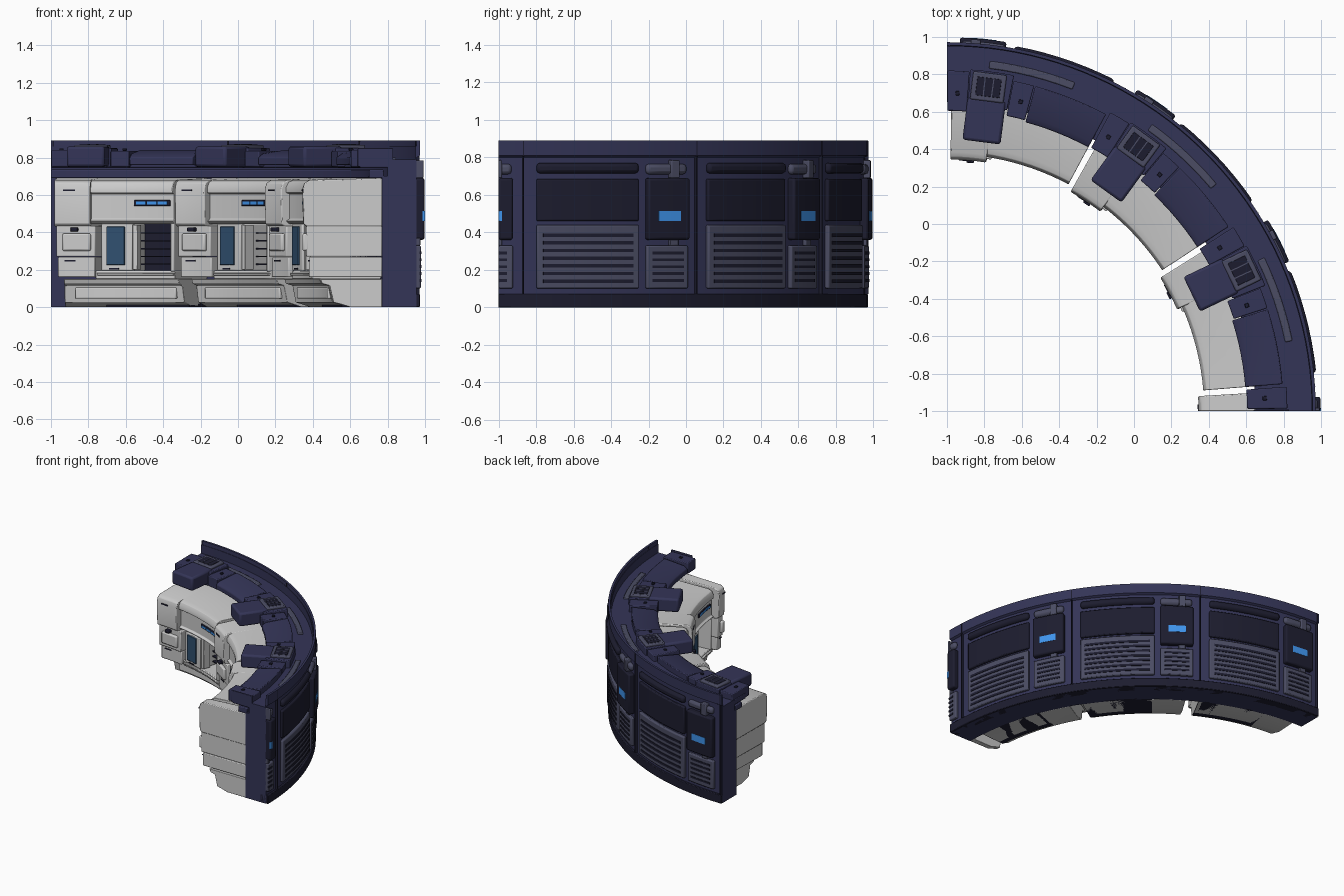
import bpy, bmesh, math
from mathutils import Matrix, Vector

if "Cube" in bpy.data.objects:
    bpy.data.objects.remove(bpy.data.objects["Cube"])

C = Vector((-1, -1, 0))          # centre of the quarter ring
STEP = 28.6                      # degrees per console module


def mat(name, c):
    m = bpy.data.materials.new(name)
    m.diffuse_color = (*c, 1)
    m.use_nodes = True
    m.node_tree.nodes["Principled BSDF"].inputs["Base Color"].default_value = m.diffuse_color
    return m


NAVY = mat("navy", (.034, .035, .095))
DARK = mat("dark_navy", (.012, .012, .028))
SLATE = mat("slate", (.07, .073, .125))
BLUE = mat("light_blue", (.05, .30, .85))
GLASS = mat("blue_glass", (.03, .08, .16))
WHITE = None


def finish(bm, name, m, bevel):
    bmesh.ops.recalc_face_normals(bm, faces=bm.faces[:])
    me = bpy.data.meshes.new(name)
    bm.to_mesh(me)
    bm.free()
    ob = bpy.data.objects.new(name, me)
    bpy.context.collection.objects.link(ob)
    if m:
        me.materials.append(m)
    if bevel:
        b = ob.modifiers.new("bevel", 'BEVEL')
        b.width, b.segments, b.limit_method = bevel, 2, 'ANGLE'
        b.angle_limit = math.radians(35)
    return ob


def sweep(name, prof, a0, a1, m=WHITE, bevel=0.006):
    """Revolve a closed (radius, z) profile between two angles in degrees."""
    a0, a1 = max(0, min(a0, a1)), min(90, max(a0, a1))
    if a1 - a0 < 0.1:
        return
    n = max(1, round((a1 - a0) / 2.2))
    bm = bmesh.new()
    rings = []
    for i in range(n + 1):
        t = math.radians(a0 + (a1 - a0) * i / n)
        rings.append([bm.verts.new(C + Vector((r * math.cos(t), r * math.sin(t), z))) for r, z in prof])
    k = len(prof)
    for p, q in zip(rings, rings[1:]):
        for j in range(k):
            bm.faces.new((p[j], p[(j + 1) % k], q[(j + 1) % k], q[j]))
    bm.faces.new(rings[0])
    bm.faces.new(rings[-1][::-1])
    return finish(bm, name, m, bevel)


def arc(name, r0, r1, z0, z1, a0, a1, m=WHITE, bevel=0.006):
    return sweep(name, [(r0, z0), (r1, z0), (r1, z1), (r0, z1)], a0, a1, m, bevel)


def box(name, a, r, z, size, m=WHITE, bevel=0.006):
    """Straight box (radial, tangential, height) placed on the ring."""
    if a < 0:
        return
    bm = bmesh.new()
    bmesh.ops.create_cube(bm, size=1)
    bm.transform(Matrix.Translation(C) @ Matrix.Rotation(math.radians(a), 4, 'Z')
                 @ Matrix.Translation((r, 0, z)) @ Matrix.Diagonal((*size, 1)))
    return finish(bm, name, m, bevel)


# ---- outer wall: core with a thin raised rim and bands ----
sweep("outer_wall", [(1.77, 0), (1.955, 0), (1.955, .86), (1.95, .86), (1.95, .79),
                     (1.80, .79), (1.80, .70), (1.77, .70)], 0, 90, NAVY, 0)
sweep("top_band", [(1.95, .82), (1.955, .80), (1.972, .81), (1.972, .89), (1.955, .89)], 0, 90, NAVY, 0)
arc("bottom_band", 1.9, 1.972, 0, .07, 0, 90, DARK, 0.004)
arc("canopy_shelf", 1.65, 1.82, .745, .79, 0, 90, NAVY)
arc("inner_rail", 1.70, 1.78, .69, .735, 0, 90, NAVY)

# ---- outer wall panels ----
for k in range(4):
    d = -1.4 + STEP * k
    arc("wall_seam", 1.95, 1.9735, .07, .888, d + 5.15, d + 5.35, DARK, 0)
    # wall device with blue display, handle and lower vent
    arc("device", 1.94, 1.998, .36, .69, d - 3.6, d + 3.6, DARK, .012)
    arc("device_display", 1.98, 2.0, .46, .515, d - 1.9, d + 1.9, BLUE, 0)
    arc("device_handle", 1.94, 1.982, .71, .765, d - 3.6, d + 3.4, SLATE, .018)
    arc("handle_clip", 1.94, 1.992, .69, .785, d + .4, d + 1.9, SLATE, .006)
    arc("device_foot", 1.94, 1.975, .33, .37, d + .4, d + 1.9, SLATE, .004)
    arc("small_vent", 1.94, 1.978, .10, .33, d - 3.6, d + 3.6, SLATE, .008)
    for i in range(5):
        z = .135 + i * .037
        arc("small_vent_slot", 1.965, 1.982, z, z + .015, d - 2.7, d + 2.7, DARK, 0)
    if k == 3:
        continue
    # wide panel with grille
    e0, e1 = d + 7.3, d + 23.7
    arc("dark_panel", 1.94, 1.975, .46, .685, e0, e1, DARK, .008)
    arc("top_grip", 1.94, 1.985, .715, .77, e0, e1, DARK, .018)
    arc("wide_vent", 1.94, 1.978, .10, .44, e0, e1, SLATE, .008)
    for i in range(7):
        z = .13 + i * .041
        arc("wide_vent_slot", 1.965, 1.982, z, z + .018, e0 + 1, e1 - 1, DARK, 0)

# ---- console modules ----
UPPER = [(1.395, .445), (1.375, .46), (1.395, .472), (1.395, .605), (1.375, .612), (1.375, .64),
         (1.39, .668), (1.42, .68), (1.77, .69), (1.77, .445)]
COLUMN = [(1.37, .43), (1.35, .445), (1.345, .63), (1.357, .665), (1.385, .68), (1.77, .69), (1.77, .43)]
BASE = [(1.60, 0), (1.55, .015), (1.51, .025), (1.49, .115), (1.45, .125), (1.44, .15), (1.77, .15), (1.77, 0)]

for k in range(4):
    a = 90 - STEP * k
    end = a - 28.2
    # white body
    sweep("upper_fairing", UPPER, a - 8, end, WHITE, .003)
    sweep("column_hood", COLUMN, a - .8, a - 8.9)
    arc("column_body", 1.365, 1.77, .27, .435, a - 1.2, a - 10)
    arc("column_foot", 1.38, 1.77, .16, .268, a - 1.6, a - 9.8)
    arc("column_panel", 1.345, 1.38, .30, .395, a - 2.6, a - 9, WHITE, .01)
    arc("column_slot", 1.341, 1.36, .62, .63, a - 2.7, a - 5.5, DARK, 0)
    arc("foot_slot", 1.375, 1.39, .245, .252, a - 3, a - 5.5, DARK, 0)
    box("column_knob", a - 5.3, 1.352, .415, (.04, .04, .022), DARK, .005)
    sweep("base", BASE, a - 2.8, end, WHITE, .003)
    arc("base_panel", 1.485, 1.53, .045, .105, a - 5, end + 1.5, WHITE, .006)
    arc("base_plate", 1.56, 1.78, -.0, .02, a - 11, end, DARK, 0)
    arc("shelf", 1.40, 1.77, .15, .195, a - 9.8, end)
    arc("shelf_lip", 1.385, 1.41, .17, .182, a - 10.2, end, WHITE, .003)
    # window bay
    arc("window_frame", 1.385, 1.70, .195, .445, a - 11.2, a - 18.3)
    arc("window_glass", 1.375, 1.40, .225, .43, a - 12.4, a - 16.6, GLASS, .003)
    arc("window_slot", 1.38, 1.40, .202, .21, a - 13, a - 15.2, DARK, 0)
    # open bay with racks
    arc("bay_back", 1.60, 1.75, .19, .45, a - 18, end, DARK, 0)
    arc("bay_post", 1.39, 1.70, .19, .45, end + .9, end)
    for i in range(5):
        arc("bay_rack", 1.50, 1.62, .225 + i * .042, .232 + i * .042, a - 18.3, end + 1, DARK, 0)
    arc("bay_jamb", 1.40, 1.46, .20, .44, a - 18.2, a - 19.3, WHITE, .003)
    # light strip in the fairing
    arc("light_housing", 1.386, 1.42, .54, .572, a - 18.6, end + .9, DARK, .004)
    for i in range(3):
        s = a - 19.2 - i * 2.6
        arc("light_strip", 1.382, 1.40, .548, .564, s, s - 2.3, BLUE, 0)
    # navy canopy equipment
    arc("canopy_block_left", 1.605, 1.82, .75, .84, a - .1, a - 3.8, NAVY)
    arc("canopy_block_right", 1.61, 1.80, .75, .835, a - 11.4, a - 15, NAVY)
    arc("canopy_mount", 1.64, 1.83, .75, .85, a - 3.9, a - 11.3, NAVY)
    sweep("canopy_panel", [(1.60, .76), (1.60, .80), (1.63, .82), (1.80, .84), (1.80, .76)],
          a - 15.2, a - 28.2, NAVY)
    box("canopy_arm", a - 7.3, 1.565, .805, (.23, .205, .11), NAVY, .015)
    box("screen_frame", a - 7.3, 1.745, .85, (.15, .18, .035), SLATE, .008)
    box("screen", a - 7.3, 1.745, .866, (.10, .13, .008), DARK, .002)
    for i in (-1, 1):
        box("screen_bar", a - 7.3 + i * .75, 1.745, .870, (.10, .006, .004), SLATE, 0)
    for s in (1.9, 13.4):
        box("canopy_button", a - s, 1.70, .842, (.022, .022, .012), DARK, .003)
    arc("channel_strip", 1.845, 1.885, .78, .80, a - 7, a - 21.3, SLATE, .006)

# ---- smooth curved faces, keep edges sharp ----
bpy.ops.object.select_all(action='SELECT')
bpy.context.view_layer.objects.active = bpy.context.selected_objects[0]
bpy.ops.object.shade_smooth_by_angle(angle=math.radians(30))
